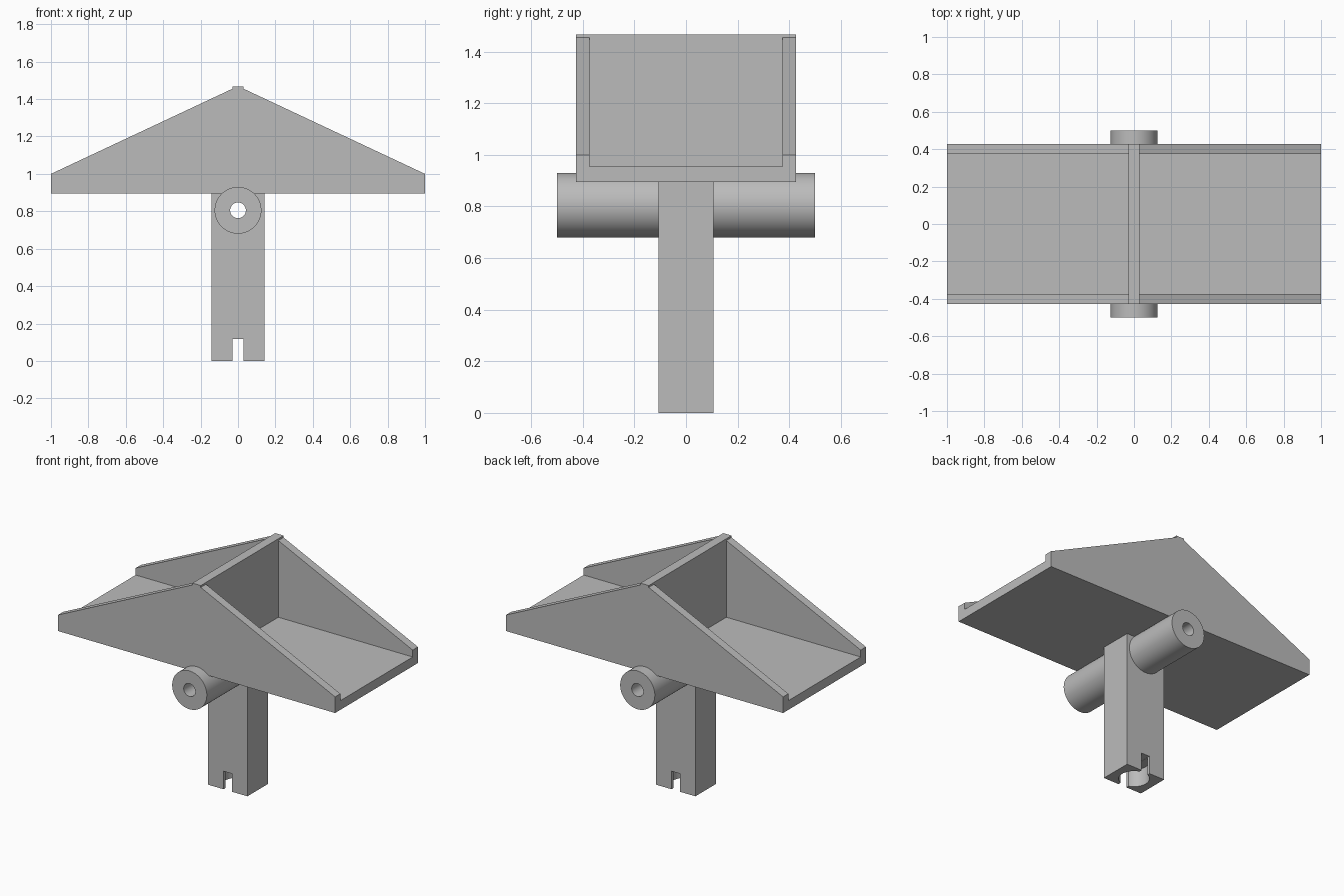
import bpy
import bmesh
from math import radians
from mathutils import Matrix, Vector

cube = bpy.data.objects.get("Cube")
if cube:
    bpy.data.objects.remove(cube, do_unlink=True)

grey = bpy.data.materials.new("plain grey")
grey.use_nodes = True
colour = (0.5, 0.5, 0.5, 1)
grey.diffuse_color = colour
grey.node_tree.nodes["Principled BSDF"].inputs["Base Color"].default_value = colour


def make(name, bm):
    bmesh.ops.recalc_face_normals(bm, faces=bm.faces)
    mesh = bpy.data.meshes.new(name)
    bm.to_mesh(mesh)
    bm.free()
    mesh.materials.append(grey)
    obj = bpy.data.objects.new(name, mesh)
    bpy.context.collection.objects.link(obj)
    return obj


def box(name, low, high):
    low, high = Vector(low), Vector(high)
    bm = bmesh.new()
    bmesh.ops.create_cube(bm, size=1)
    bmesh.ops.scale(bm, vec=high - low, verts=bm.verts)
    bmesh.ops.translate(bm, vec=(low + high) / 2, verts=bm.verts)
    return make(name, bm)


def cylinder(name, radius, length, centre, along_y=True):
    bm = bmesh.new()
    bmesh.ops.create_cone(bm, cap_ends=True, segments=64,
                          radius1=radius, radius2=radius, depth=length)
    if along_y:
        bmesh.ops.rotate(bm, matrix=Matrix.Rotation(radians(90), 3, 'X'), verts=bm.verts)
    bmesh.ops.translate(bm, vec=centre, verts=bm.verts)
    return make(name, bm)


def prism(name, profile, half_depth):
    bm = bmesh.new()
    face = bm.faces.new([bm.verts.new((x, -half_depth, z)) for x, z in profile])
    new = bmesh.ops.extrude_face_region(bm, geom=[face])["geom"]
    moved = [v for v in new if isinstance(v, bmesh.types.BMVert)]
    bmesh.ops.translate(bm, vec=(0, 2 * half_depth, 0), verts=moved)
    return make(name, bm)


def cut(obj, cutters):
    """Carve each cutter out of the part, then discard the cutter."""
    bpy.ops.object.select_all(action='DESELECT')
    bpy.context.view_layer.objects.active = obj
    obj.select_set(True)
    for cutter in cutters:
        cutter.hide_render = True
        mod = obj.modifiers.new("cut", 'BOOLEAN')
        mod.operation = 'DIFFERENCE'
        mod.solver = 'EXACT'
        mod.object = cutter
        bpy.ops.object.modifier_apply(modifier=mod.name)
        bpy.data.objects.remove(cutter, do_unlink=True)
    bpy.ops.object.shade_smooth_by_angle(angle=radians(30))


FLOOR_BOTTOM, FLOOR_TOP = 0.895, 0.955
RIDGE = 0.03
PIVOT = (0, 0, 0.805)

# Gabled tray with a pocket on each side of the central divider
right_half = [(1, FLOOR_BOTTOM), (1, 1.0), (RIDGE, 1.455), (RIDGE, 1.467)]
outline = right_half + [(-x, z) for x, z in reversed(right_half)]
tray = prism("tray", outline, 0.427)
cut(tray, [box("pocket_cutter", (min(s * RIDGE, s * 1.2), -0.373, FLOOR_TOP),
               (max(s * RIDGE, s * 1.2), 0.373, 1.7)) for s in (-1, 1)])

# Post with a slot and a round socket at its foot
post = box("post", (-0.143, -0.107, 0), (0.143, 0.107, 0.91))
cut(post, [
    cylinder("pivot_cutter", 0.042, 1.2, PIVOT),
    box("slot_cutter", (-0.03, -0.3, -0.1), (0.03, 0.3, 0.118)),
    cylinder("socket_cutter", 0.092, 0.217, (0, 0, 0.0085), along_y=False),
])

# Cross tube with a bore right through
tube = cylinder("cross_tube", 0.125, 1.0, PIVOT)
cut(tube, [cylinder("bore_cutter", 0.042, 1.2, PIVOT)])
